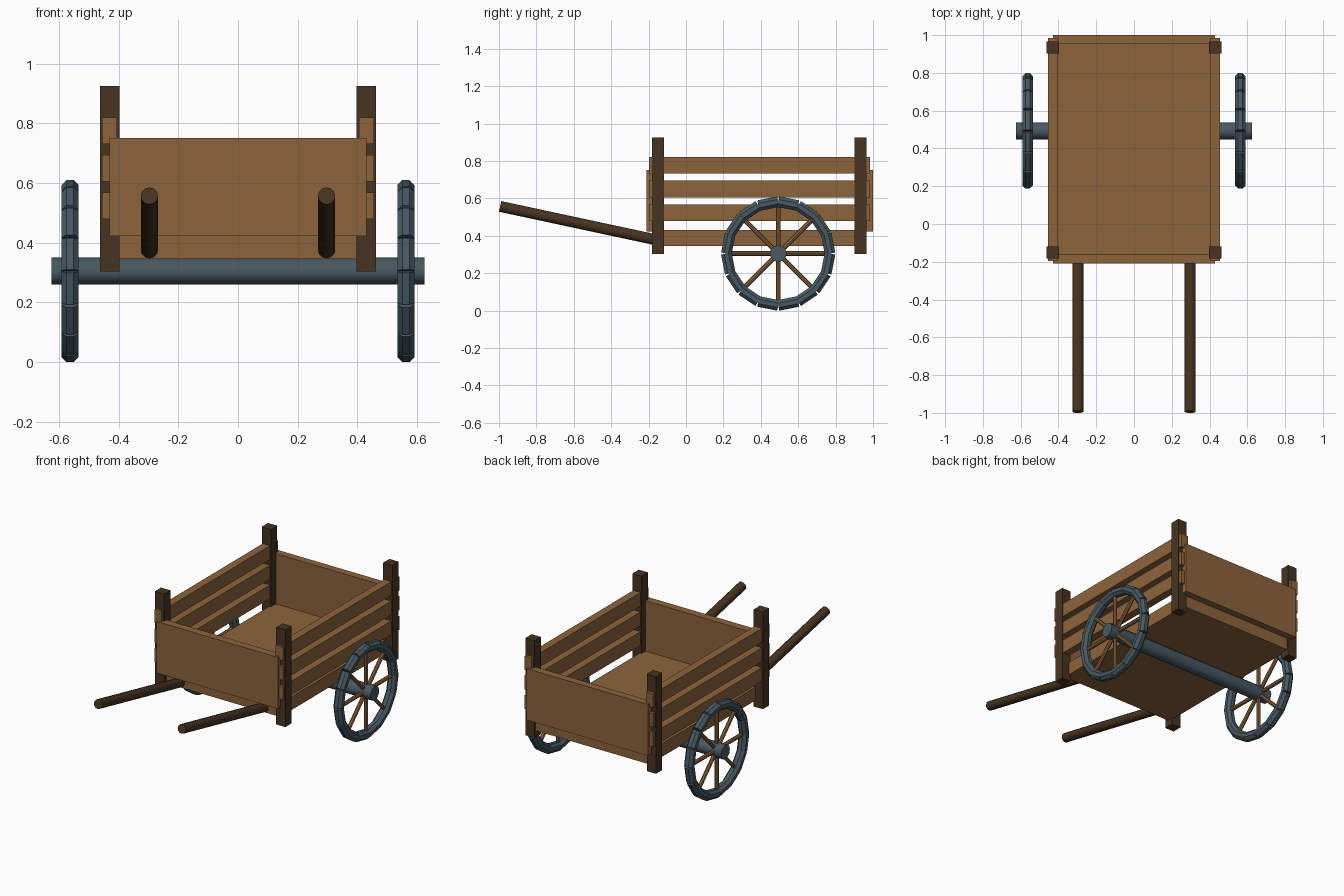
import bpy, math
from mathutils import Vector, Matrix

if "Cube" in bpy.data.objects:
    bpy.data.objects.remove(bpy.data.objects["Cube"])


def material(name, rgb):
    m = bpy.data.materials.new(name)
    m.diffuse_color = (*rgb, 1)
    m.use_nodes = True
    m.node_tree.nodes["Principled BSDF"].inputs["Base Color"].default_value = m.diffuse_color
    return m


PLANK = material("plank brown", (0.262, 0.127, 0.045))
DARK = material("dark wood", (0.063, 0.034, 0.015))
IRON = material("iron grey", (0.065, 0.100, 0.122))


def box(name, x, y, z, mat):
    """Box from (min, max) ranges."""
    bpy.ops.mesh.primitive_cube_add(size=1)
    o = bpy.context.object
    o.name = name
    lo, hi = Vector((x[0], y[0], z[0])), Vector((x[1], y[1], z[1]))
    size = hi - lo
    o.data.transform(Matrix.Translation((lo + hi) / 2) @ Matrix.Diagonal((*size, 1)))
    o.data.materials.append(mat)
    return o


def rod(name, a, b, r, sides, mat, turn=0.0, smooth=False):
    """Cylinder between two points, turned about its own axis."""
    a, b = Vector(a), Vector(b)
    bpy.ops.mesh.primitive_cylinder_add(vertices=sides, radius=r, depth=(b - a).length)
    o = bpy.context.object
    o.name = name
    rot = (b - a).to_track_quat('Z', 'X').to_matrix().to_4x4()
    o.data.transform(Matrix.Translation((a + b) / 2) @ rot @ Matrix.Rotation(turn, 4, 'Z'))
    o.data.materials.append(mat)
    if smooth:
        bpy.ops.object.shade_smooth_by_angle(angle=math.radians(40))
    return o


def join(name, parts):
    bpy.ops.object.select_all(action='DESELECT')
    for p in parts:
        p.select_set(True)
    bpy.context.view_layer.objects.active = parts[0]
    bpy.ops.object.join()
    parts[0].name = name


# Cart bed
box("floor", (-0.41, 0.41), (-0.158, 0.955), (0.345, 0.43), PLANK)
box("front_panel", (-0.43, 0.43), (-0.21, -0.16), (0.422, 0.752), PLANK)
box("back_panel", (-0.43, 0.43), (0.952, 1.0), (0.422, 0.752), PLANK)

AXLE_Y, AXLE_Z, WHEEL_X = 0.493, 0.305, 0.563
RING, TUBE, SEGMENTS = 0.272, 0.0285, 16

for side, s in (("left", -1), ("right", 1)):
    # Side slats running through the corner posts
    for i, (z0, z1) in enumerate(((0.48, 0.568), (0.606, 0.695), (0.732, 0.82))):
        box(f"{side}_slat_{i + 1}", sorted((s * 0.405, s * 0.456)), (-0.197, 0.985), (z0, z1), PLANK)
    # Corner posts
    for end, y in (("front", (-0.182, -0.118)), ("back", (0.902, 0.966))):
        box(f"{end}_{side}_post", sorted((s * 0.398, s * 0.463)), y, (0.303, 0.926), DARK)
    # Pull handle
    rod(f"{side}_handle", (s * 0.297, -0.994, 0.557), (s * 0.297, -0.14, 0.374), 0.029, 12, DARK, smooth=True)

    # Wheel rim from straight iron segments
    def at(radius, angle, along=0.0):
        c, n = math.cos(angle), math.sin(angle)
        return (s * WHEEL_X, AXLE_Y + radius * c - along * n, AXLE_Z + radius * n + along * c)

    half = RING * math.tan(math.pi / SEGMENTS)
    rim = []
    for k in range(SEGMENTS):
        ang = (k + 0.5) * 2 * math.pi / SEGMENTS
        rim.append(rod("rim", at(RING, ang, -half), at(RING, ang, half),
                       TUBE / math.cos(math.pi / 8), 8, IRON, math.pi / 8))
    join(f"{side}_wheel_rim", rim)
    # Spokes
    spokes = [rod("spoke", at(0.02, k * math.pi / 4), at(RING, k * math.pi / 4), 0.0125, 8, PLANK)
              for k in range(8)]
    join(f"{side}_wheel_spokes", spokes)

# Axle through both wheels
rod("axle", (-0.625, AXLE_Y, AXLE_Z), (0.625, AXLE_Y, AXLE_Z), 0.045, 12, IRON, smooth=True)
